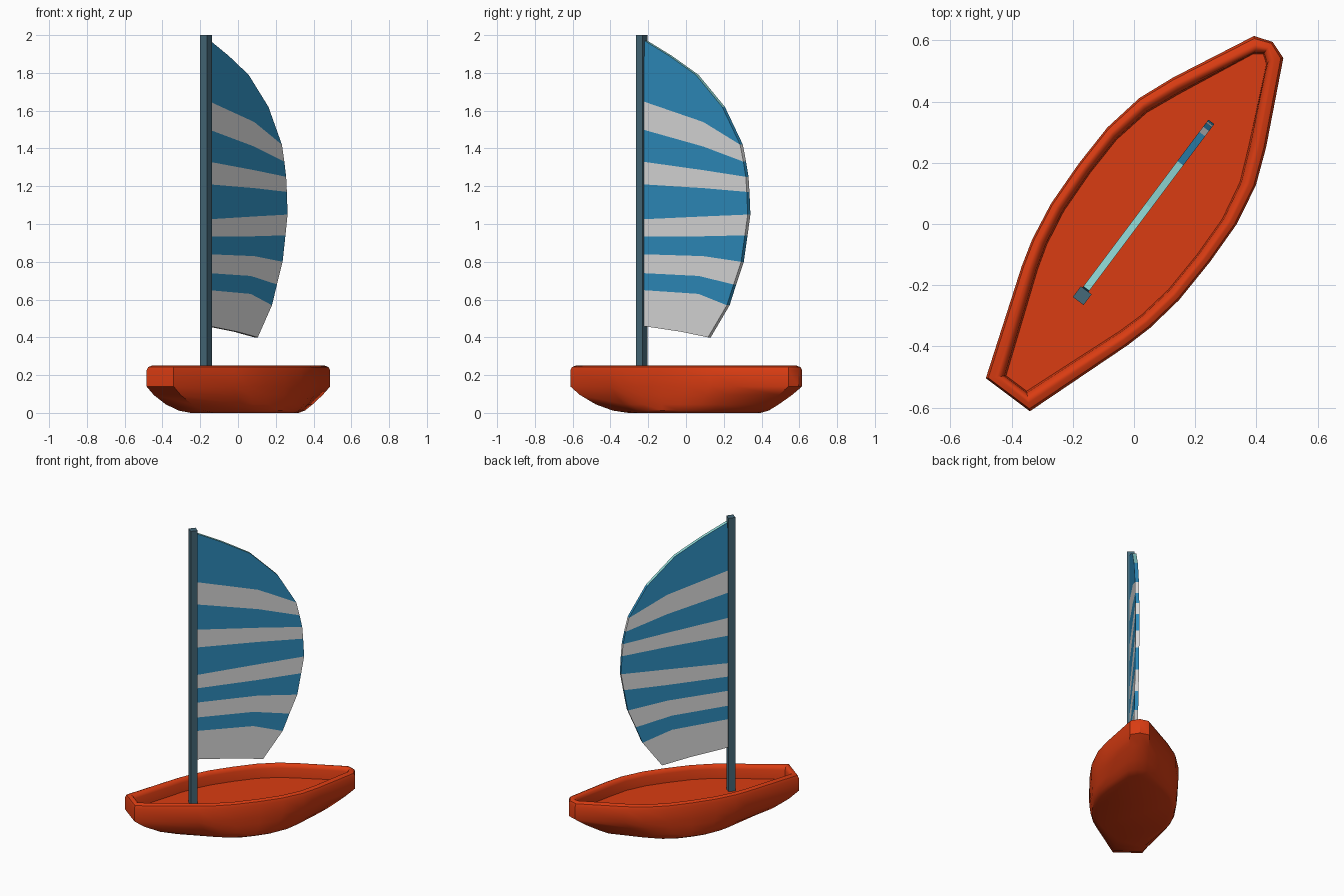
import bpy, bmesh, math

if "Cube" in bpy.data.objects:
    bpy.data.objects.remove(bpy.data.objects["Cube"])

AXIS = -0.005  # sideways offset of the centreline


def place(s, t, z):
    """Boat coordinates (along, across, up) turned to the 3-4-5 heading."""
    t += AXIS
    return (0.6 * s - 0.8 * t, 0.8 * s + 0.6 * t, z)


def material(name, rgb):
    m = bpy.data.materials.new(name)
    m.diffuse_color = (*rgb, 1)
    m.use_nodes = True
    m.node_tree.nodes["Principled BSDF"].inputs["Base Color"].default_value = m.diffuse_color
    return m


red = material("hull red", (0.70, 0.045, 0.006))
slate = material("mast slate", (0.06, 0.14, 0.19))
blue = material("sail blue", (0.028, 0.27, 0.52))
white = material("sail white", (0.72, 0.72, 0.72))
teal = material("pale teal edge", (0.28, 0.70, 0.68))


def finish(bm, name, mats):
    bmesh.ops.recalc_face_normals(bm, faces=bm.faces[:])
    me = bpy.data.meshes.new(name)
    bm.to_mesh(me)
    bm.free()
    for m in mats:
        me.materials.append(m)
    ob = bpy.data.objects.new(name, me)
    bpy.context.collection.objects.link(ob)
    return ob


# Hull: half outline (along, half width), lofted through rings
HALF = [(-.694, .09), (-.33, .216), (-.24, .241), (-.11, .262), (.05, .268),
        (.2, .264), (.34, .238), (.46, .19), (.727, .06), (.748, 0)]
# ring: height, stern scale, bow scale, width scale, inset
RINGS = [(0.0, .46, .63, .86, 0), (.012, .60, .70, .93, 0), (.045, .76, .79, .97, 0),
         (.095, .91, .91, .99, 0), (.14, 1, 1, 1, 0), (.225, 1, 1, 1, 0),
         (.242, 1, 1, 1, .006), (.25, 1, 1, 1, .020), (.25, 1, 1, 1, .027),
         (.242, 1, 1, 1, .038), (.225, 1, 1, 1, .044), (.165, 1, 1, 1, .048)]
bm = bmesh.new()
loops = []
for z, stern, bow, wide, inset in RINGS:
    pts = []
    for s, w in HALF:
        s2 = s * (stern if s < 0 else bow) * (1 - inset / .72)
        pts.append((s2, max(w * wide - inset, w * .45)))
    ring = pts + [(s, -w) for s, w in reversed(pts[:-1])]
    loops.append([bm.verts.new(place(s, w, z)) for s, w in ring])
for a, b in zip(loops, loops[1:]):
    for i in range(len(a)):
        j = (i + 1) % len(a)
        bm.faces.new((a[i], a[j], b[j], b[i]))
bm.faces.new(loops[0])
bm.faces.new(loops[-1])
hull = finish(bm, "hull", [red])
bpy.context.view_layer.objects.active = hull
hull.select_set(True)
bpy.ops.object.shade_smooth_by_angle(angle=math.radians(38))

# Mast: square post
bm = bmesh.new()
h = 0.022
levels = [[bm.verts.new(place(-.289 + a * h, b * h, z))
           for a, b in ((-1, -1), (1, -1), (1, 1), (-1, 1))] for z in (.16, 2.0)]
for i in range(4):
    j = (i + 1) % 4
    bm.faces.new((levels[0][i], levels[0][j], levels[1][j], levels[1][i]))
bm.faces.new(levels[0])
bm.faces.new(levels[1])
finish(bm, "mast", [slate])

# Sail: striped rows, each bending at a middle seam
LUFF = [1.65, 1.50, 1.33, 1.21, 1.025, .935, .84, .74, .65, .46]
SEAM = [1.54, 1.41, 1.285, 1.19, 1.04, .935, .83, .725, .63, .43]
LEECH = [(.295, 1.42), (.312, 1.33), (.325, 1.25), (.33, 1.17), (.335, 1.05),
         (.32, .94), (.30, .80), (.26, .68), (.225, .57), (.125, .40)]
CURVE = [(-.21, 1.97), (-.08, 1.89), (.06, 1.79), (.2, 1.62)]
HALF_THICK = 0.012
bm = bmesh.new()


def sail_vert(y, z):
    return bm.verts.new(place(y / .8, -HALF_THICK + .003, z))


rows = []
for i, (luff, seam, (y, z)) in enumerate(zip(LUFF, SEAM, LEECH)):
    mid = .1 if i < 7 else (.075 if i < 9 else -.02)
    rows.append([sail_vert(-.22, luff), sail_vert(mid, seam), sail_vert(y, z)])
top = [sail_vert(y, z) for y, z in CURVE]
bm.faces.new(top + rows[0][::-1])
for i, (a, b) in enumerate(zip(rows, rows[1:])):
    for k in range(2):
        f = bm.faces.new((a[k], a[k + 1], b[k + 1], b[k]))
        f.material_index = 1 if i % 2 == 0 else 0
# Thicken, then colour the upper edge
front = bm.faces[:]
stripe = [f.material_index for f in front]
copy = bmesh.ops.duplicate(bm, geom=bm.verts[:] + bm.edges[:] + front)
vmap = copy["vert_map"]
rim = [e for e in {e for f in front for e in f.edges} if len(e.link_faces) == 1]
for v in [g for g in copy["geom"] if isinstance(g, bmesh.types.BMVert)]:
    v.co.x -= 0.8 * 2 * HALF_THICK
    v.co.y += 0.6 * 2 * HALF_THICK
for e in rim:
    a, b = e.verts
    index = e.link_faces[0].material_index
    f = bm.faces.new((a, b, vmap[b], vmap[a]))
    high = min(a.co.z, b.co.z) > 1.6 and abs(a.co.y - b.co.y) > .05
    f.material_index = 2 if high else index
finish(bm, "sail", [blue, white, teal])
